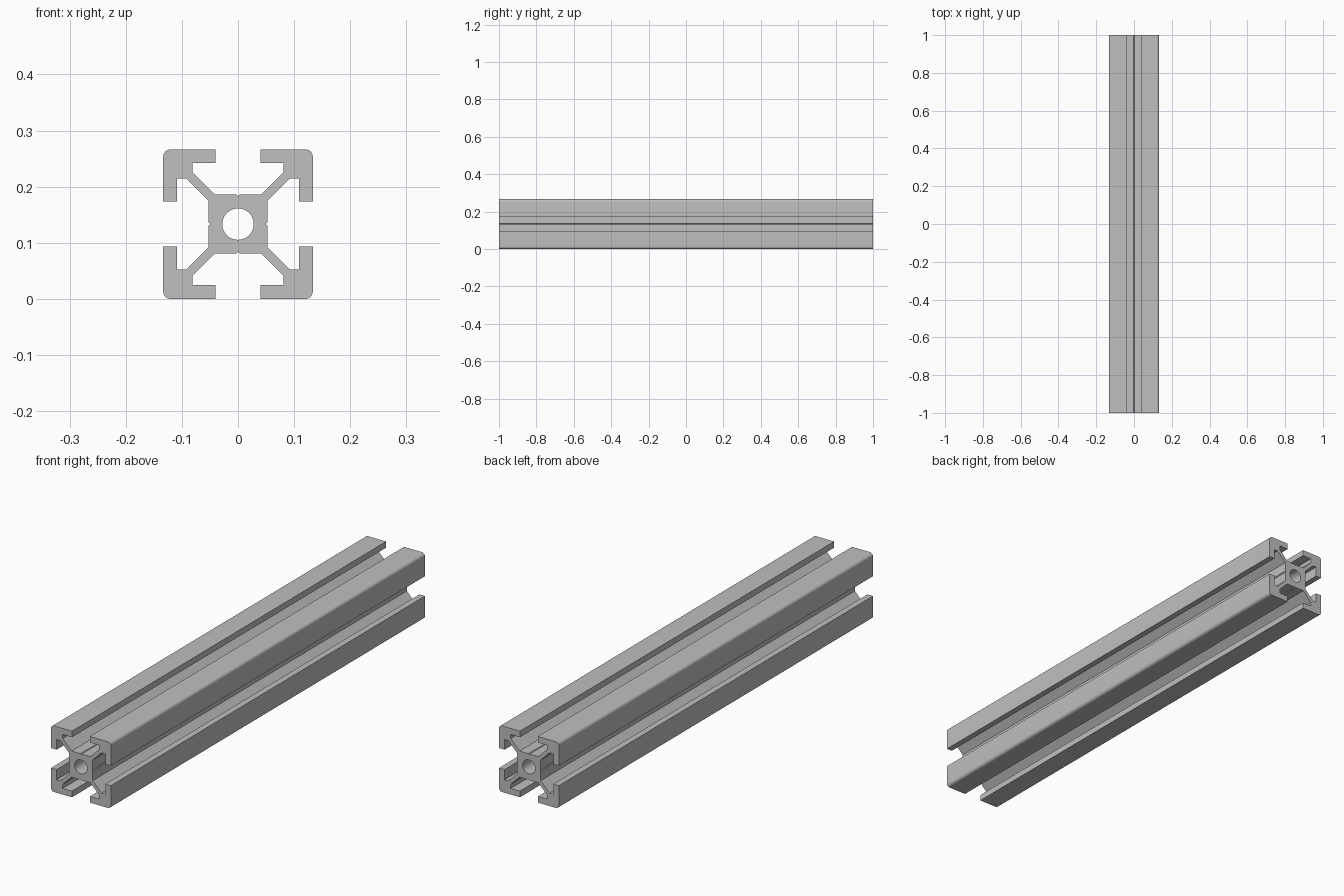
import bpy, bmesh, math
from mathutils import Matrix

if "Cube" in bpy.data.objects:
    bpy.data.objects.remove(bpy.data.objects["Cube"])

HALF = 0.1333      # half width of the section
FILLET = 0.0133    # outer corner radius
HOLE = 0.028       # centre bore radius

aluminium = bpy.data.materials.new("aluminium_grey")
aluminium.diffuse_color = (0.523, 0.523, 0.523, 1)
aluminium.use_nodes = True
aluminium.node_tree.nodes["Principled BSDF"].inputs["Base Color"].default_value = aluminium.diffuse_color

# One corner of the section, from the top groove to the corner diagonal
half_corner = [(0, 0.0495), (0.003, 0.0525), (0.0415, 0.0525), (0.081, 0.092),
               (0.081, 0.1085), (0.04, 0.1085), (0.04, HALF)]
c = HALF - FILLET
fillet = [(c + FILLET * math.sin(a), c + FILLET * math.cos(a))
          for a in (math.radians(90 * i / 8) for i in range(9))]
# Mirror across the diagonal; drop the last groove point, shared with the next corner
corner = half_corner + fillet + [(y, x) for x, y in reversed(half_corner)][:-1]

# Repeat the corner clockwise four times
outline = []
for k in range(4):
    a = -k * math.pi / 2
    outline += [(x * math.cos(a) - y * math.sin(a), x * math.sin(a) + y * math.cos(a))
                for x, y in corner]
bore = [(HOLE * math.cos(2 * math.pi * i / 48), HOLE * math.sin(2 * math.pi * i / 48))
        for i in range(48)]

# Fill the section at the front end and extrude it to the back
bm = bmesh.new()
edges = []
for loop in (outline, bore):
    verts = [bm.verts.new((x, -1, z + HALF)) for x, z in loop]
    edges += [bm.edges.new((verts[i - 1], verts[i])) for i in range(len(verts))]
bmesh.ops.triangle_fill(bm, edges=edges, use_beauty=True, use_dissolve=False)
ext = bmesh.ops.extrude_face_region(bm, geom=bm.faces[:], use_keep_orig=True)
bmesh.ops.translate(bm, vec=(0, 2, 0),
                    verts=[g for g in ext["geom"] if isinstance(g, bmesh.types.BMVert)])
bmesh.ops.recalc_face_normals(bm, faces=bm.faces[:])

mesh = bpy.data.meshes.new("slotted_rail")
bm.to_mesh(mesh)
bm.free()
mesh.materials.append(aluminium)
rail = bpy.data.objects.new("slotted_rail", mesh)
bpy.context.collection.objects.link(rail)

# Smooth the fillets and bore, keep the section corners crisp
bpy.context.view_layer.objects.active = rail
rail.select_set(True)
bpy.ops.object.shade_smooth_by_angle(angle=math.radians(30))
